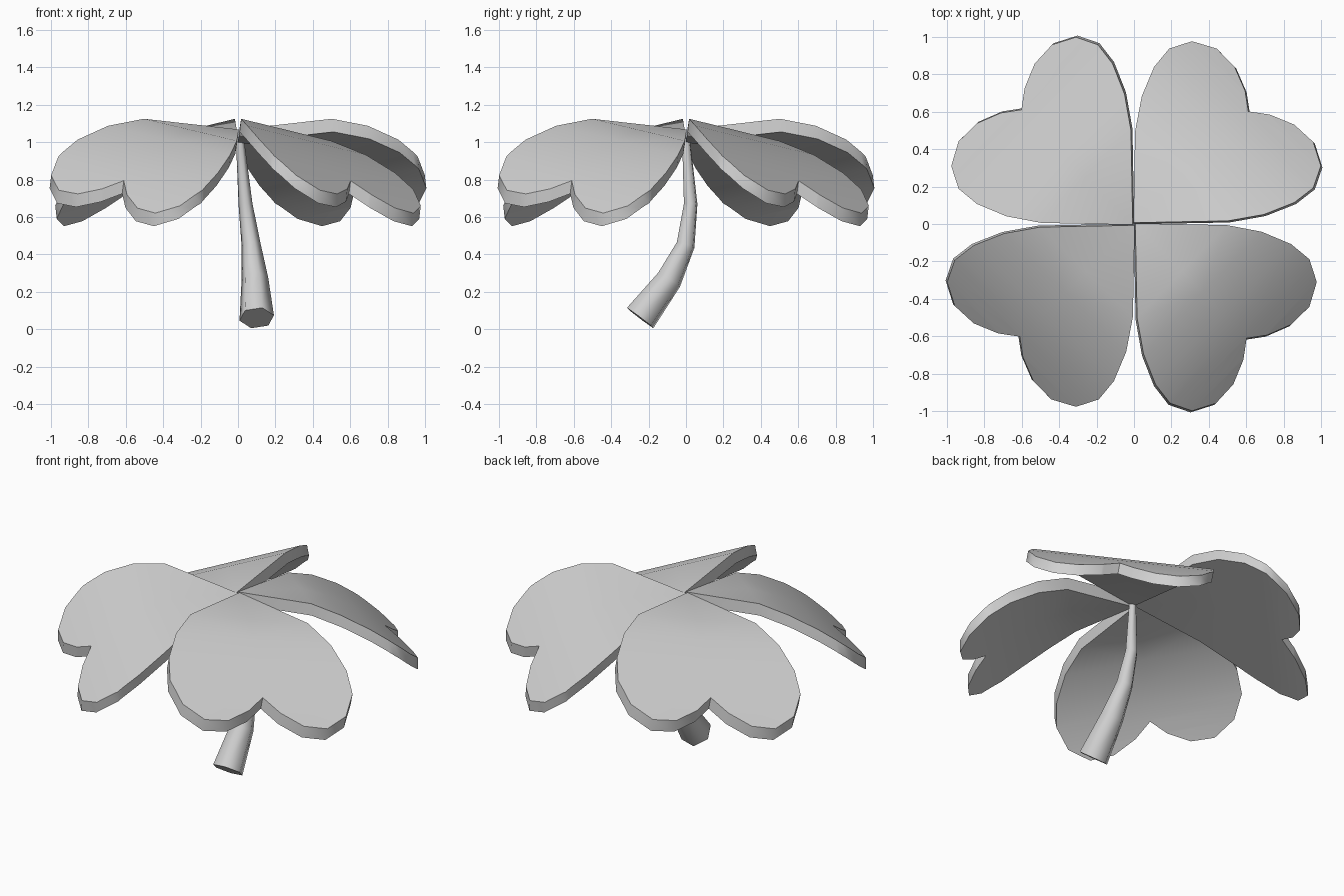
import bpy, bmesh, math
from mathutils import Vector, Matrix

cube = bpy.data.objects.get("Cube")
if cube:
    bpy.data.objects.remove(cube, do_unlink=True)

grey = bpy.data.materials.new("plain_grey")
grey.use_nodes = True
colour = (0.63, 0.63, 0.63, 1)
grey.diffuse_color = colour
grey.node_tree.nodes["Principled BSDF"].inputs["Base Color"].default_value = colour


def finish(bm, name, angle):
    bmesh.ops.recalc_face_normals(bm, faces=bm.faces)
    mesh = bpy.data.meshes.new(name)
    bm.to_mesh(mesh)
    bm.free()
    mesh.materials.append(grey)
    obj = bpy.data.objects.new(name, mesh)
    bpy.context.collection.objects.link(obj)
    bpy.ops.object.select_all(action="DESELECT")
    obj.select_set(True)
    bpy.context.view_layer.objects.active = obj
    bpy.ops.object.shade_smooth_by_angle(angle=math.radians(angle))


# Heart leaf: half outline, mirrored over the diagonal, bent downward, thickened
HALF = [(0, 0), (.5, .01), (.69, .045), (.85, .11), (.95, .19), (.99, .31),
        (.95, .44), (.85, .535), (.72, .59), (.607, .607)]
BENDS = (.51, .735, .96, 1.1, 1.2, 1.3)
TILT = .12
THICKNESS = .07


def leaf_height(u, v):
    bend = max(0, u + v - .5)
    return 1.068 + TILT * (u - v) - .18 * bend - .285 * bend ** 2


def make_leaf(name, turn):
    bm = bmesh.new()
    bm.faces.new([bm.verts.new((u, v, 0)) for u, v in HALF])
    bm.faces.new([bm.verts.new((v, u, 0)) for u, v in reversed(HALF)])
    for p in BENDS:
        bmesh.ops.bisect_plane(bm, geom=bm.verts[:] + bm.edges[:] + bm.faces[:],
                               dist=.0005, plane_co=(p, 0, 0), plane_no=(1, 1, 0))
    bmesh.ops.remove_doubles(bm, verts=bm.verts, dist=.0005)
    for vert in bm.verts:
        u, v, _ = vert.co
        vert.co = (u * 1.013 - .004, v * .98 + .007, leaf_height(u, v))
    bottom = bmesh.ops.extrude_face_region(bm, geom=bm.faces[:], use_keep_orig=True)
    bmesh.ops.translate(bm, vec=Vector((TILT, -TILT, -1)) * THICKNESS,
                        verts=[g for g in bottom["geom"] if isinstance(g, bmesh.types.BMVert)])
    bmesh.ops.rotate(bm, verts=bm.verts, cent=(0, 0, 0),
                     matrix=Matrix.Rotation(turn * math.pi / 2, 3, "Z"))
    finish(bm, name, 40)


for turn, place in enumerate(("back_left", "back_right", "front_right", "front_left")):
    make_leaf(place + "_leaf", turn)

# Six-sided tapering stem, curving toward the front at its foot
PATH = [((.01, 0, 1.02), .022), ((.04, .025, .67), .038), ((.07, -.002, .45), .052),
        ((.09, -.09, .265), .073), ((.1, -.245, .06), .094)]
SIDES = 6
bm = bmesh.new()
rings = []
for i, (point, radius) in enumerate(PATH):
    before = Vector(PATH[max(i - 1, 0)][0])
    after = Vector(PATH[min(i + 1, len(PATH) - 1)][0])
    tangent = (after - before).normalized()
    depth = tangent.cross(Vector((1, 0, 0))).normalized()
    across = depth.cross(tangent)
    ring = []
    for k in range(SIDES):
        a = math.tau * k / SIDES + .2
        ring.append(bm.verts.new(Vector(point) + radius * (across * math.cos(a) + depth * math.sin(a))))
    rings.append(ring)
for upper, lower in zip(rings, rings[1:]):
    for k in range(SIDES):
        n = (k + 1) % SIDES
        bm.faces.new((upper[k], upper[n], lower[n], lower[k]))
bm.faces.new(rings[0])
bm.faces.new(rings[-1])
finish(bm, "stem", 65)
